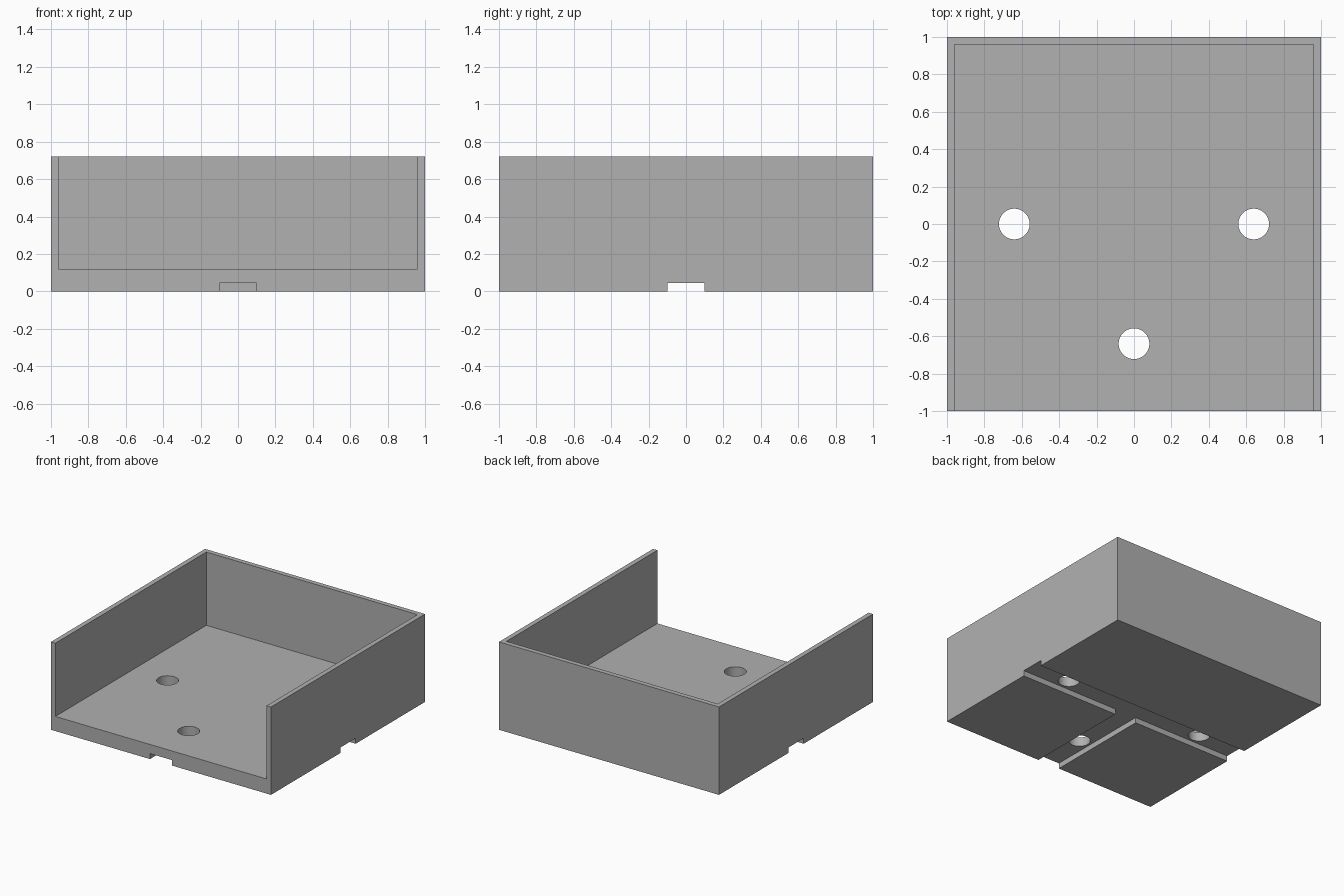
import bpy
import bmesh
from math import radians

HEIGHT, FLOOR, WALL = 0.722, 0.12, 0.04
GROOVE, HALF = 0.045, 0.1
HOLE_RADIUS, HOLE_OFFSET = 0.082, 0.64

cube = bpy.data.objects.get("Cube")
if cube:
    bpy.data.objects.remove(cube, do_unlink=True)

grey = bpy.data.materials.new("plain grey")
grey.use_nodes = True
colour = (0.44, 0.44, 0.44, 1)
grey.diffuse_color = colour
grey.node_tree.nodes["Principled BSDF"].inputs["Base Color"].default_value = colour


def prism(name, outline, low, high):
    """Extrude a flat outline upward from low to high."""
    bm = bmesh.new()
    face = bm.faces.new([bm.verts.new((x, y, low)) for x, y in outline])
    made = bmesh.ops.extrude_face_region(bm, geom=[face])["geom"]
    top = [v for v in made if isinstance(v, bmesh.types.BMVert)]
    bmesh.ops.translate(bm, verts=top, vec=(0, 0, high - low))
    bmesh.ops.recalc_face_normals(bm, faces=bm.faces)
    mesh = bpy.data.meshes.new(name)
    bm.to_mesh(mesh)
    bm.free()
    mesh.materials.append(grey)
    obj = bpy.data.objects.new(name, mesh)
    bpy.context.collection.objects.link(obj)
    return obj


def box(name, x, front, back, low, high):
    return prism(name, [(-x, front), (x, front), (x, back), (-x, back)], low, high)


# Solid block
tray = box("open_tray", 1, -1, 1, 0, HEIGHT)

# Interior, open at the top and front
cutters = [box("interior_cutter", 1 - WALL, -1.2, 1 - WALL, FLOOR, HEIGHT + 0.2)]

# T-shaped groove under the floor: side to side, plus a branch to the front
far = 1.2
groove = [(-far, HALF), (-far, -HALF), (-HALF, -HALF), (-HALF, -far),
          (HALF, -far), (HALF, -HALF), (far, -HALF), (far, HALF)]
cutters.append(prism("groove_cutter", groove, -0.2, GROOVE))

# Round holes through the floor, inside the groove
for x, y in ((-HOLE_OFFSET, 0), (HOLE_OFFSET, 0), (0, -HOLE_OFFSET)):
    bpy.ops.mesh.primitive_cylinder_add(vertices=64, radius=HOLE_RADIUS, depth=0.4,
                                        location=(x, y, FLOOR / 2))
    hole = bpy.context.object
    hole.name = "hole_cutter"
    hole.data.materials.append(grey)
    cutters.append(hole)

# Cut, apply and remove the cutters
bpy.context.view_layer.objects.active = tray
for cutter in cutters:
    cutter.hide_render = True
    cut = tray.modifiers.new("cut", "BOOLEAN")
    cut.operation = "DIFFERENCE"
    cut.solver = "EXACT"
    cut.object = cutter
    bpy.ops.object.modifier_apply(modifier=cut.name)
    bpy.data.objects.remove(cutter, do_unlink=True)

# Smooth the hole walls only
bpy.ops.object.select_all(action="DESELECT")
tray.select_set(True)
bpy.context.view_layer.objects.active = tray
bpy.ops.object.shade_smooth_by_angle(angle=radians(30))
